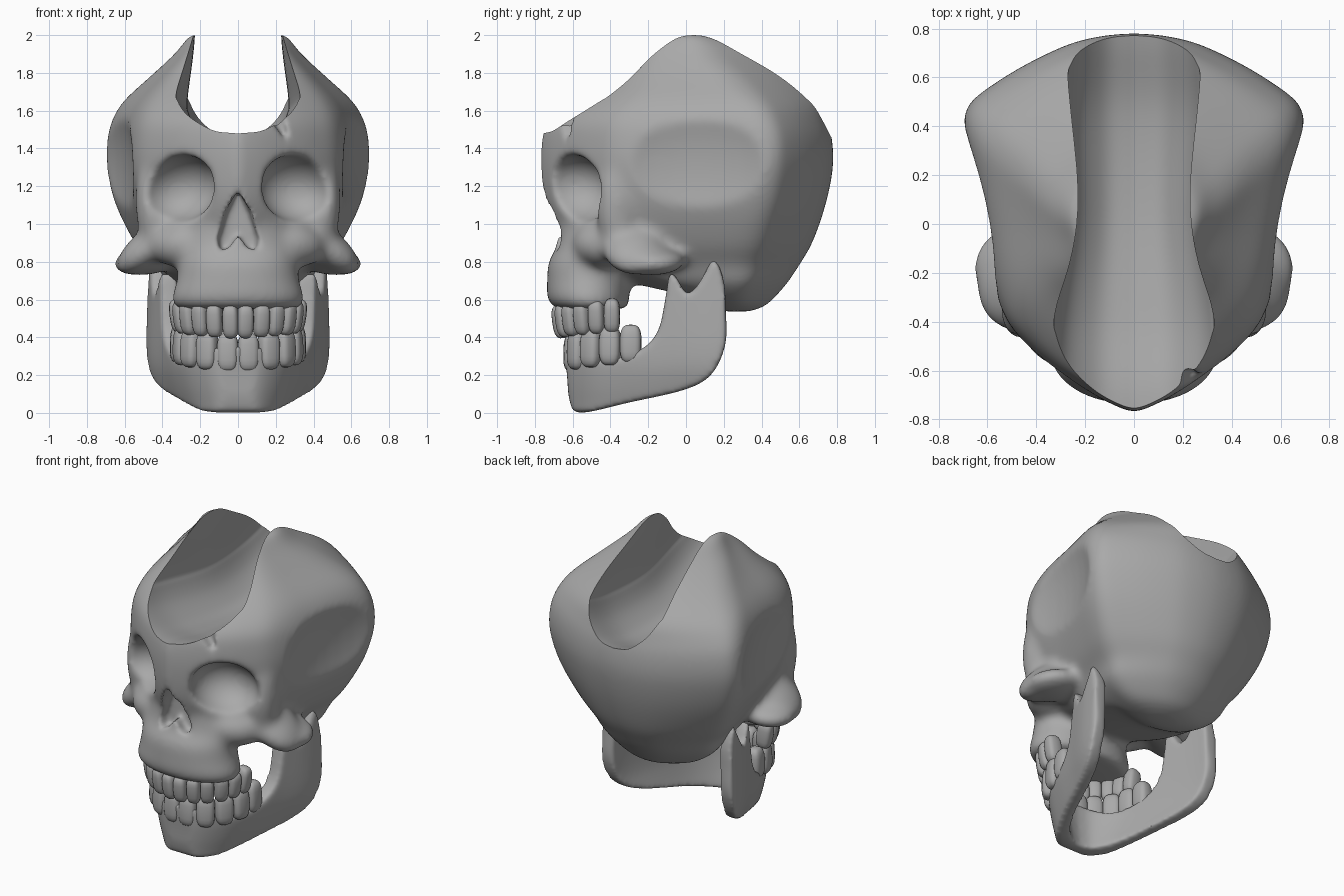
import bpy, bmesh, math
from mathutils import Vector, Matrix

if "Cube" in bpy.data.objects:
    bpy.data.objects.remove(bpy.data.objects["Cube"])

bone = bpy.data.materials.new("bone_grey")
bone.diffuse_color = (0.4, 0.4, 0.4, 1)
bone.use_nodes = True
bone.node_tree.nodes["Principled BSDF"].inputs["Base Color"].default_value = bone.diffuse_color


def spline(pts, n):
    """Catmull-Rom through tuples of any length, n steps per span."""
    p = [tuple(2 * a - b for a, b in zip(pts[0], pts[1]))] + list(pts)
    p.append(tuple(2 * a - b for a, b in zip(pts[-1], pts[-2])))
    out = []
    for i in range(1, len(p) - 2):
        for k in range(n):
            t = k / n
            out.append(tuple(0.5 * (2 * b + (c - a) * t + (2 * a - 5 * b + 4 * c - d) * t * t
                             + (3 * b - a - 3 * c + d) * t ** 3)
                             for a, b, c, d in zip(p[i - 1], p[i], p[i + 1], p[i + 2])))
    return out + [tuple(pts[-1])]


def make(name, bm):
    bmesh.ops.recalc_face_normals(bm, faces=bm.faces)
    me = bpy.data.meshes.new(name)
    bm.to_mesh(me)
    bm.free()
    me.materials.append(bone)
    ob = bpy.data.objects.new(name, me)
    bpy.context.collection.objects.link(ob)
    return ob


def loft(bm, rings):
    vs = [[bm.verts.new(p) for p in r] for r in rings]
    n = len(vs[0])
    for a, b in zip(vs, vs[1:]):
        for i in range(n):
            bm.faces.new((a[i], a[(i + 1) % n], b[(i + 1) % n], b[i]))
    bm.faces.new(vs[0][::-1])
    bm.faces.new(vs[-1])


def mirror_ring(half):
    """Close a half outline whose two ends lie on x = 0."""
    return half + [(-x, y) for x, y in half[-2:0:-1]]


def ball(bm, c, r, yaw=0, roll=0):
    """A mirrored pair of ellipsoids."""
    for s in (1, -1):
        m = (Matrix.Translation((c[0] * s, c[1], c[2])) @ Matrix.Rotation(yaw * s, 4, 'Z')
             @ Matrix.Rotation(roll * s, 4, 'Y') @ Matrix.Diagonal((*r, 1)))
        bmesh.ops.create_uvsphere(bm, u_segments=40, v_segments=24, radius=1, matrix=m)


def modify(ob, kind, **kw):
    m = ob.modifiers.new(kind, kind)
    for k, v in kw.items():
        setattr(m, k, v)


def carve(ob, cutter, how='DIFFERENCE'):
    cutter.hide_render = True
    modify(ob, 'BOOLEAN', operation=how, object=cutter, solver='EXACT')


def soften(ob, voxel, steps):
    modify(ob, 'REMESH', mode='VOXEL', voxel_size=voxel)
    modify(ob, 'SMOOTH', factor=.5, iterations=steps)


def bake(ob, helpers=()):
    """Apply the modifiers and remove the helper shapes."""
    dg = bpy.context.evaluated_depsgraph_get()
    me = bpy.data.meshes.new_from_object(ob.evaluated_get(dg))
    ob.modifiers.clear()
    ob.data = me
    for h in helpers:
        bpy.data.objects.remove(h)
    me.polygons.foreach_set("use_smooth", [True] * len(me.polygons))
    me.set_sharp_from_angle(angle=math.radians(40))


# --- Cranium: plan rings stacked in height -------------------------------
front = [(0, 0), (.19, .05), (.43, .14), (.61, .23), (.74, .32), (.82, .45), (.88, .64), (.94, .81), (.985, .93), (1, 1)]
back = [(1, 0), (.985, .12), (.93, .28), (.68, .6), (.39, .87), (.18, .97), (0, 1)]
front, back = spline(front, 4), spline(back, 5)
# z, front y, back y, half width, y of the widest point
levels = [(.535, .2, .34, .1, .27), (.565, .12, .42, .24, .27), (.61, .04, .47, .33, .27), (.69, -.3, .54, .42, .28),
          (.78, -.55, .6, .46, .3), (.9, -.67, .67, .55, .33), (1.1, -.75, .74, .65, .38),
          (1.3, -.775, .78, .7, .41), (1.45, -.77, .775, .695, .41), (1.55, -.74, .75, .67, .38),
          (1.65, -.63, .72, .61, .32), (1.78, -.45, .61, .47, .2), (1.9, -.32, .46, .34, .07),
          (1.97, -.23, .35, .285, .03), (2.005, -.15, .22, .26, .02)]
skull_bm = bmesh.new()
rings = []
for z, yf, yb, w, yw in spline(levels, 4):
    half = [(u * w, yf + v * (yw - yf)) for u, v in front]
    half += [(u * w, yw + v * (yb - yw)) for u, v in back[1:]]
    rings.append([(x, y, z) for x, y in mirror_ring(half)])
loft(skull_bm, rings)

# --- Upper jaw -----------------------------------------------------------
rings = []
for z, yf, w in spline([(.55, -.69, .33), (.6, -.735, .355), (.7, -.735, .325), (.8, -.73, .31),
                        (.88, -.685, .3), (1.02, -.67, .26)], 3):
    half = [(w * math.sin(a) ** .9, (yf - .3) / 2 + (yf + .3) / 2 * math.cos(a))
            for a in [math.pi * k / 24 for k in range(25)]]
    half[0], half[-1] = (0, yf), (0, -.3)
    rings.append([(x, y, z) for x, y in mirror_ring(half)])
loft(skull_bm, rings)

# --- Cheekbones and outer eye rims ---------------------------------------
ball(skull_bm, (.485, -.18, .805), (.18, .18, .075), roll=.12)
ball(skull_bm, (.45, -.28, .89), (.23, .17, .1), roll=.65)
ball(skull_bm, (.29, -.45, .89), (.19, .14, .12), yaw=.5, roll=.1)
ball(skull_bm, (.44, -.36, 1.12), (.105, .12, .28))
skull = make("skull", skull_bm)

# --- Cutters: temples, eye sockets, open trough, nose, brow crack --------
cut = bmesh.new()
ball(cut, (.875, .05, 1.28), (.3, .62, .58), yaw=-.24)
temples = make("temple_cutter", cut)

cut = bmesh.new()
ball(cut, (.315, -.59, 1.185), (.215, .21, .175), yaw=.5, roll=.35)
sockets = make("socket_cutter", cut)

cut = bmesh.new()
prof = spline([(0, 0), (.35, .015), (.6, .06), (.82, .13), (.96, .22), (1, .3), (.87, .58), (.8, .9)], 5)
rings = []
for y, hw, zf in spline([(-1, .33, 1.475), (-.7, .33, 1.475), (-.38, .325, 1.41), (.05, .27, 1.36),
                         (.45, .275, 1.37), (.75, .262, 1.45), (1, .26, 1.5)], 8):
    half = [(u * hw, zf + h) for u, h in prof]
    rings.append([(x, y, z) for x, z in half + [(-x, z) for x, z in half[:0:-1]]])
loft(cut, rings)
trough = make("trough_cutter", cut)

cut = bmesh.new()
outline = [(0, 1.18), (.075, 1.06), (.13, .92), (.115, .86), (.06, .87), (0, .94)]
outline += [(-x, z) for x, z in outline[-2:0:-1]]
loft(cut, [[(x * s, y, z) for x, z in outline] for y, s in ((-.9, 1.3), (-.6, .75))])
nose = make("nose_cutter", cut)

cut = bmesh.new()
loft(cut, [[(.16, y, 1.57), (.25, y, 1.57), (.265, y, 1.42)] for y in (-.75, -.59)])
crack = make("crack_cutter", cut)

modify(skull, 'REMESH', mode='VOXEL', voxel_size=.016)
modify(skull, 'SMOOTH', factor=.5, iterations=20)
carve(skull, temples)
carve(skull, sockets)
soften(skull, .015, 14)
carve(skull, nose)
carve(skull, crack)
soften(skull, .0135, 9)
carve(skull, trough)
bake(skull, [temples, sockets, trough, nose, crack])

# --- Lower jaw: side outline crossed with a curved wall ------------------
side = spline([(-.645, .36), (-.63, .2), (-.615, .06), (-.56, 0), (-.3, .055), (0, .125), (.14, .21),
               (.21, .37), (.21, .55), (.2, .7), (.15, .815), (.1, .74), (.05, .66), (0, .635), (-.04, .7),
               (-.085, .74), (-.11, .6), (-.15, .43), (-.25, .33), (-.45, .28), (-.645, .36)], 4)[:-1]
bm = bmesh.new()
loft(bm, [[(x, y, z) for y, z in side] for x in (-.7, .7)])
jaw = make("lower_jaw", bm)
outer = spline([(0, -.66), (.14, -.615), (.255, -.5), (.335, -.33), (.4, -.13), (.465, .08), (.49, .3)], 5)
inner = spline([(.405, .3), (.375, .1), (.31, -.13), (.24, -.33), (.17, -.45), (.09, -.52), (0, -.54)], 5)
bm = bmesh.new()
loft(bm, [[(x * s, y + d, z) for x, y in mirror_ring(outer + inner)] for z, s, d in spline(
    [(-.2, .7, .05), (0, .83, .03), (.15, .95, .01), (.3, 1.01, 0), (.6, 1, 0), (1, .96, 0)], 4)])
wall = make("jaw_wall_cutter", bm)
carve(jaw, wall, 'INTERSECT')
soften(jaw, .012, 18)
bake(jaw, [wall])


# --- Teeth: rounded blocks spaced evenly along an arch -------------------
def teeth(name, arch, z_front, z_rear, height, lean, count):
    path = [Vector(p) for p in spline(arch, 20)]
    run = [0]
    for a, b in zip(path, path[1:]):
        run.append(run[-1] + (b - a).length)
    step = run[-1] / count
    bm = bmesh.new()
    for k in range(count):
        i = min(range(len(run)), key=lambda j: abs(run[j] - (k + .5) * step))
        d = path[min(i + 1, len(path) - 1)] - path[i - 1]
        t = k / (count - 1)
        for s in (1, -1):
            m = (Matrix.Translation((path[i].x * s, path[i].y, z_front + (z_rear - z_front) * t))
                 @ Matrix.Rotation(math.atan2(d.y, d.x) * s, 4, 'Z') @ Matrix.Rotation(lean, 4, 'X'))
            new = bmesh.ops.create_uvsphere(bm, u_segments=20, v_segments=12, radius=1)['verts']
            for v in new:
                x, y, z = (math.copysign(abs(c) ** .65, c) for c in v.co)
                v.co = m @ Vector((x * step * .52, y * .05, z * height / 2))
    bake(make(name, bm))


teeth("upper_teeth", [(0, -.665), (.15, -.63), (.26, -.54), (.305, -.43), (.315, -.35)], .485, .515, .18, .14, 6)
teeth("lower_teeth", [(0, -.605), (.15, -.58), (.255, -.49), (.3, -.37), (.315, -.24)], .32, .365, .205, -.03, 5)
